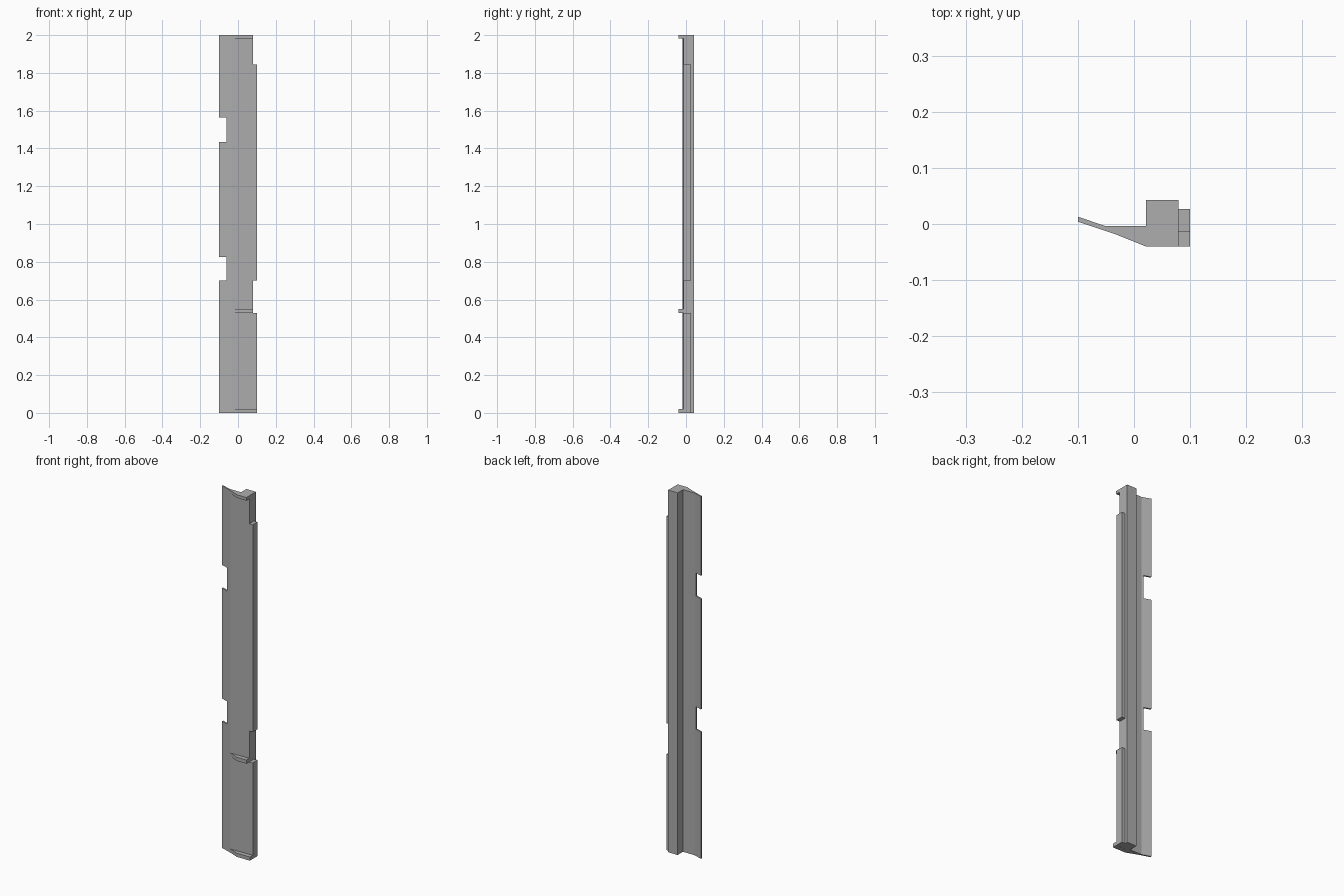
import bpy
import bmesh

cube = bpy.data.objects.get("Cube")
if cube:
    bpy.data.objects.remove(cube, do_unlink=True)

grey = bpy.data.materials.new("plain grey")
grey.use_nodes = True
colour = (0.42, 0.42, 0.42, 1)
grey.diffuse_color = colour
grey.node_tree.nodes["Principled BSDF"].inputs["Base Color"].default_value = colour


def extrude(name, outline, bottom, top):
    """Extrude an outline in x and y between two heights."""
    bm = bmesh.new()
    face = bm.faces.new([bm.verts.new((x, y, bottom)) for x, y in outline])
    grown = bmesh.ops.extrude_face_region(bm, geom=[face])["geom"]
    for v in grown:
        if isinstance(v, bmesh.types.BMVert):
            v.co.z = top
    bmesh.ops.recalc_face_normals(bm, faces=bm.faces[:])
    mesh = bpy.data.meshes.new(name)
    bm.to_mesh(mesh)
    bm.free()
    mesh.materials.append(grey)
    obj = bpy.data.objects.new(name, mesh)
    bpy.context.collection.objects.link(obj)
    return obj


def rectangle(x0, x1, y0, y1):
    return [(x0, y0), (x1, y0), (x1, y1), (x0, y1)]


# Main bar: a thin bent flange running into a square rib
front_bend = (-0.035, -0.0175)
bar = extrude("main_bar", [
    (-0.1, 0.004), front_bend, (0.079, -0.014), (0.079, 0.043),
    (0.021, 0.043), (0.021, -0.004), (-0.05, -0.004), (-0.1, 0.013)], 0, 2)

# Notches in the flange edge
for bottom, top in ((0.7, 0.825), (1.435, 1.563)):
    cutter = extrude("notch_cutter", rectangle(-0.2, -0.06, -0.1, 0.1), bottom, top)
    cutter.hide_render = True
    cut = bar.modifiers.new("notch", 'BOOLEAN')
    cut.solver = 'EXACT'
    cut.object = cutter
    bpy.context.view_layer.objects.active = bar
    bpy.ops.object.modifier_apply(modifier=cut.name)
    bpy.data.objects.remove(cutter, do_unlink=True)

# Side strips along the rib
for name, bottom, top in (("lower_side_strip", 0, 0.53), ("upper_side_strip", 0.7, 1.845)):
    extrude(name, rectangle(0.079, 0.1, -0.014, 0.027), bottom, top)

# Thin ledges standing out from the front
for name, right, bottom, top in (("bottom_ledge", 0.1, 0, 0.02),
                                 ("middle_ledge", 0.079, 0.53, 0.55),
                                 ("top_ledge", 0.079, 1.983, 2)):
    extrude(name, [front_bend, (0.021, -0.04), (right, -0.04), (right, -0.014)], bottom, top)
